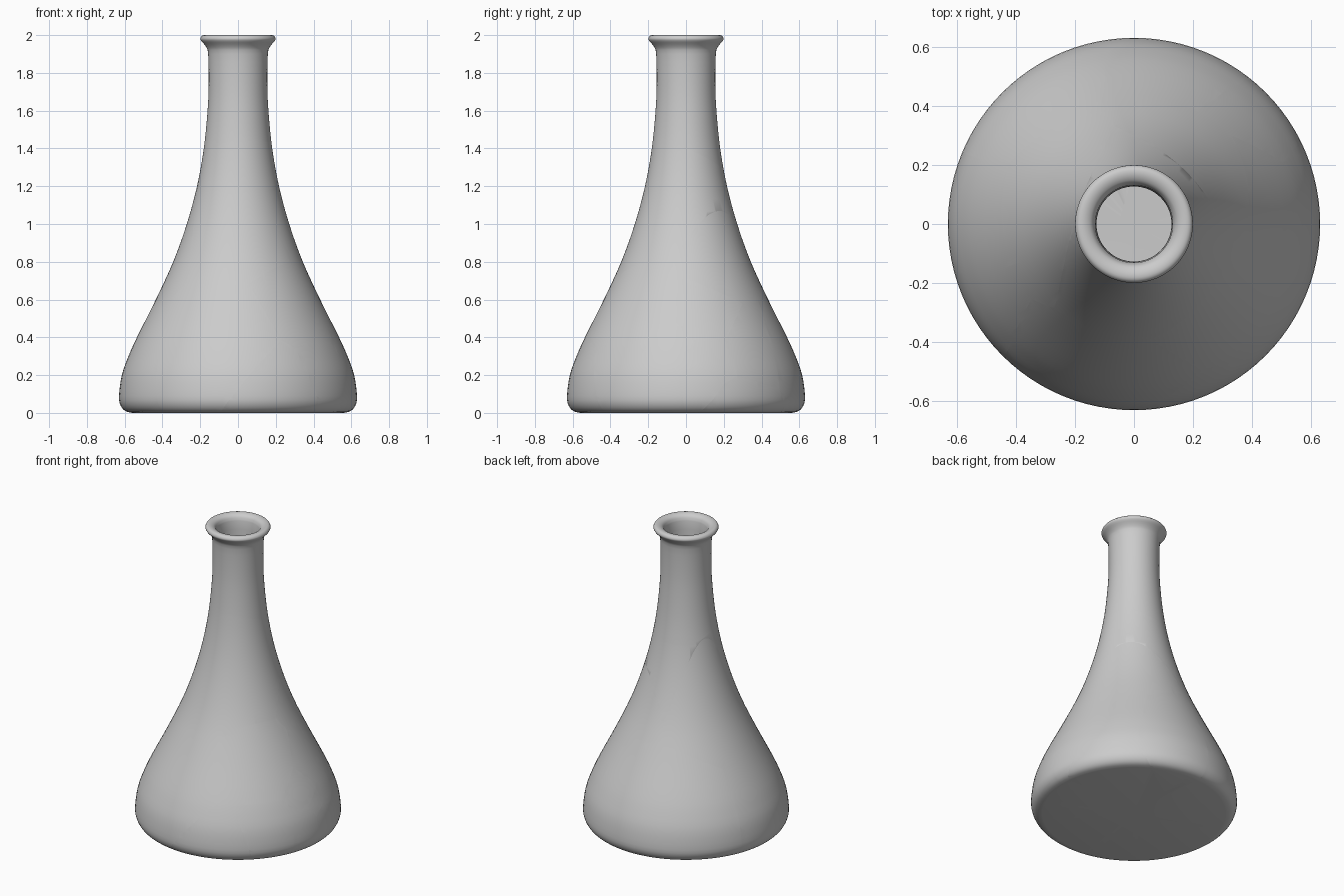
import bpy, bmesh, math
from mathutils import Vector

if "Cube" in bpy.data.objects:
    bpy.data.objects.remove(bpy.data.objects["Cube"])

SEGMENTS = 96
WALL = 0.028

# Outer wall control points (radius, height), base corner up to the lip and over it
OUTER = [(0.56, 0.0), (0.597, 0.01), (0.622, 0.04), (0.63, 0.09), (0.615, 0.2), (0.58, 0.3),
         (0.535, 0.4), (0.435, 0.6), (0.343, 0.8), (0.271, 1.0), (0.217, 1.2), (0.181, 1.4),
         (0.161, 1.6), (0.155, 1.75), (0.158, 1.9), (0.17, 1.94), (0.194, 1.968),
         (0.199, 1.983), (0.188, 1.998), (0.165, 1.999), (0.142, 1.986), (0.131, 1.96)]

# One seed point per shard; small shards cluster round the impact on the right side
SEEDS = [(-.076, .199, 1.721), (.05, -.12, .98), (-.45, .05, .95), (.42, .25, .85),
         (-.1, -.55, .35), (.25, -.6, .07), (.4, -.25, .53), (.52, -.33, .2),
         (.6, -.1, .18), (.6, 0, .27), (.61, .04, .2), (.58, .12, .3),
         (.57, -.06, .36), (.49, .09, .46), (.5, .35, .35), (.5, .25, .02),
         (.2, .62, .3), (-.35, .5, .2), (-.6, -.1, .25)]


def smooth_path(points, steps=3):
    """Catmull-Rom through the control points."""
    pts = [Vector(p) for p in points]
    pts = [pts[0]] + pts + [pts[-1]]
    out = []
    for a, b, c, d in zip(pts, pts[1:], pts[2:], pts[3:]):
        for i in range(steps):
            t = i / steps
            out.append(0.5 * (2 * b + (c - a) * t + (2 * a - 5 * b + 4 * c - d) * t * t
                              + (3 * b - a - 3 * c + d) * t ** 3))
    return out + [pts[-1]]


def flask_mesh():
    """Hollow flask: outer wall, rolled lip, inner wall and floor, lathed round z."""
    outer = smooth_path(OUTER)
    inner = []
    for i in range(1, len(outer) - 1):
        p = outer[i]
        if p.z if len(p) > 2 else p.y > 1.9:
            break
        tangent = (outer[i + 1] - outer[i - 1]).normalized()
        q = p + Vector((-tangent.y, tangent.x)) * WALL
        if q.y > WALL + 0.003:
            inner.append(q)
    profile = [Vector((0, 0))] + outer + inner[::-1]
    profile += [Vector((0.55, WALL)), Vector((0, WALL))]
    bm = bmesh.new()
    verts = [bm.verts.new((p.x, 0, p.y)) for p in profile]
    edges = [bm.edges.new(pair) for pair in zip(verts, verts[1:])]
    bmesh.ops.spin(bm, geom=verts + edges, cent=(0, 0, 0), axis=(0, 0, 1),
                   angle=2 * math.pi, steps=SEGMENTS, use_merge=False)
    bmesh.ops.remove_doubles(bm, verts=bm.verts, dist=1e-5)
    bmesh.ops.recalc_face_normals(bm, faces=bm.faces)
    return bm


def cut_shard(source, index):
    """Keep the part of the flask nearest to one seed, capping every cut."""
    bm = source.copy()
    seed = Vector(SEEDS[index])
    others = sorted((Vector(s) for j, s in enumerate(SEEDS) if j != index),
                    key=lambda s: (s - seed).length)
    for other in others:
        normal = (other - seed).normalized()
        cut = bmesh.ops.bisect_plane(bm, geom=bm.verts[:] + bm.edges[:] + bm.faces[:], dist=1e-6,
                                     plane_co=(seed + other) / 2, plane_no=normal,
                                     clear_outer=True)
        rim = [e for e in cut["geom_cut"]
               if isinstance(e, bmesh.types.BMEdge) and e.is_boundary]
        if rim:
            bmesh.ops.triangle_fill(bm, edges=rim, normal=normal, use_beauty=True)
    bmesh.ops.recalc_face_normals(bm, faces=bm.faces)
    return bm


flask = flask_mesh()
for i in range(len(SEEDS)):
    bm = cut_shard(flask, i)
    if bm.faces:
        name = "flask_neck" if i == 0 else f"flask_shard_{i:02d}"
        mesh = bpy.data.meshes.new(name)
        bm.to_mesh(mesh)
        obj = bpy.data.objects.new(name, mesh)
        bpy.context.collection.objects.link(obj)
        bpy.ops.object.select_all(action='DESELECT')
        obj.select_set(True)
        bpy.context.view_layer.objects.active = obj
        bpy.ops.object.shade_smooth_by_angle(angle=math.radians(35))
    bm.free()
flask.free()
